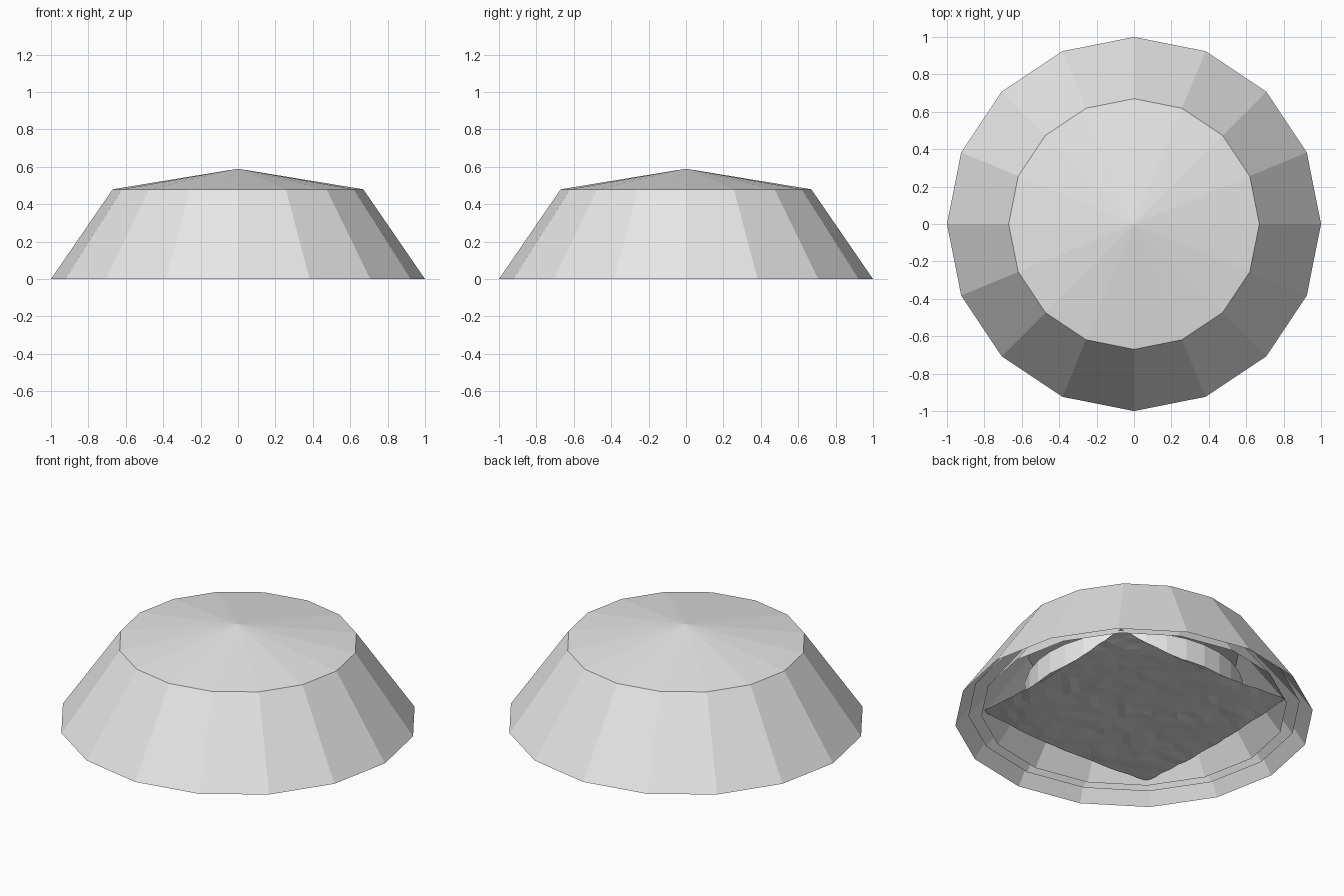
import bpy
import bmesh
import math
import random

random.seed(4)
SIDES = 16

cube = bpy.data.objects.get("Cube")
if cube:
    bpy.data.objects.remove(cube, do_unlink=True)

grey = bpy.data.materials.new("light_grey")
grey.use_nodes = True
grey.diffuse_color = (0.8, 0.8, 0.8, 1)
bsdf = next(n for n in grey.node_tree.nodes if n.type == "BSDF_PRINCIPLED")
bsdf.inputs["Base Color"].default_value = (0.8, 0.8, 0.8, 1)


def finish(name, bm):
    mesh = bpy.data.meshes.new(name)
    bm.to_mesh(mesh)
    bm.free()
    mesh.materials.append(grey)
    obj = bpy.data.objects.new(name, mesh)
    bpy.context.collection.objects.link(obj)
    return obj


def lathe(name, profile, sides=SIDES):
    """Revolve (radius, height) points around z; radius 0 makes a fan."""
    bm = bmesh.new()
    rings = []
    for r, z in profile:
        if r == 0:
            rings.append([bm.verts.new((0, 0, z))] * sides)
        else:
            angles = [math.tau * i / sides for i in range(sides)]
            rings.append([bm.verts.new((r * math.cos(a), r * math.sin(a), z))
                          for a in angles])
    for low, high in zip(rings, rings[1:]):
        for i in range(sides):
            j = (i + 1) % sides
            corners = [low[i], low[j], high[j], high[i]]
            bm.faces.new(list(dict.fromkeys(corners)))
    return finish(name, bm)


# Faceted cover, open underneath, with a shallow pointed roof
lathe("outer_cover", [(1, 0), (0.67, 0.48), (0, 0.59)])

# Two nested linings, also open underneath
lathe("middle_lining", [(0.927, 0.06), (0.62, 0.45), (0, 0.55)])
lathe("inner_lining", [(0.855, 0.055), (0.59, 0.41), (0, 0.5)])

# Round pad inside
lathe("round_pad", [(0, 0.06), (0.61, 0.06), (0.61, 0.2), (0, 0.2)], 32)

# Creased square cloth below the pad, its corners lifting a little
bm = bmesh.new()
bmesh.ops.create_grid(bm, x_segments=18, y_segments=18, size=0.6)
for v in bm.verts:
    reach = max(0, v.co.xy.length - 0.6)
    v.co.z = 0.054 + 0.12 * reach + random.uniform(-0.004, 0.004)
bmesh.ops.reverse_faces(bm, faces=bm.faces)
bmesh.ops.triangulate(bm, faces=bm.faces)
finish("creased_cloth", bm)
